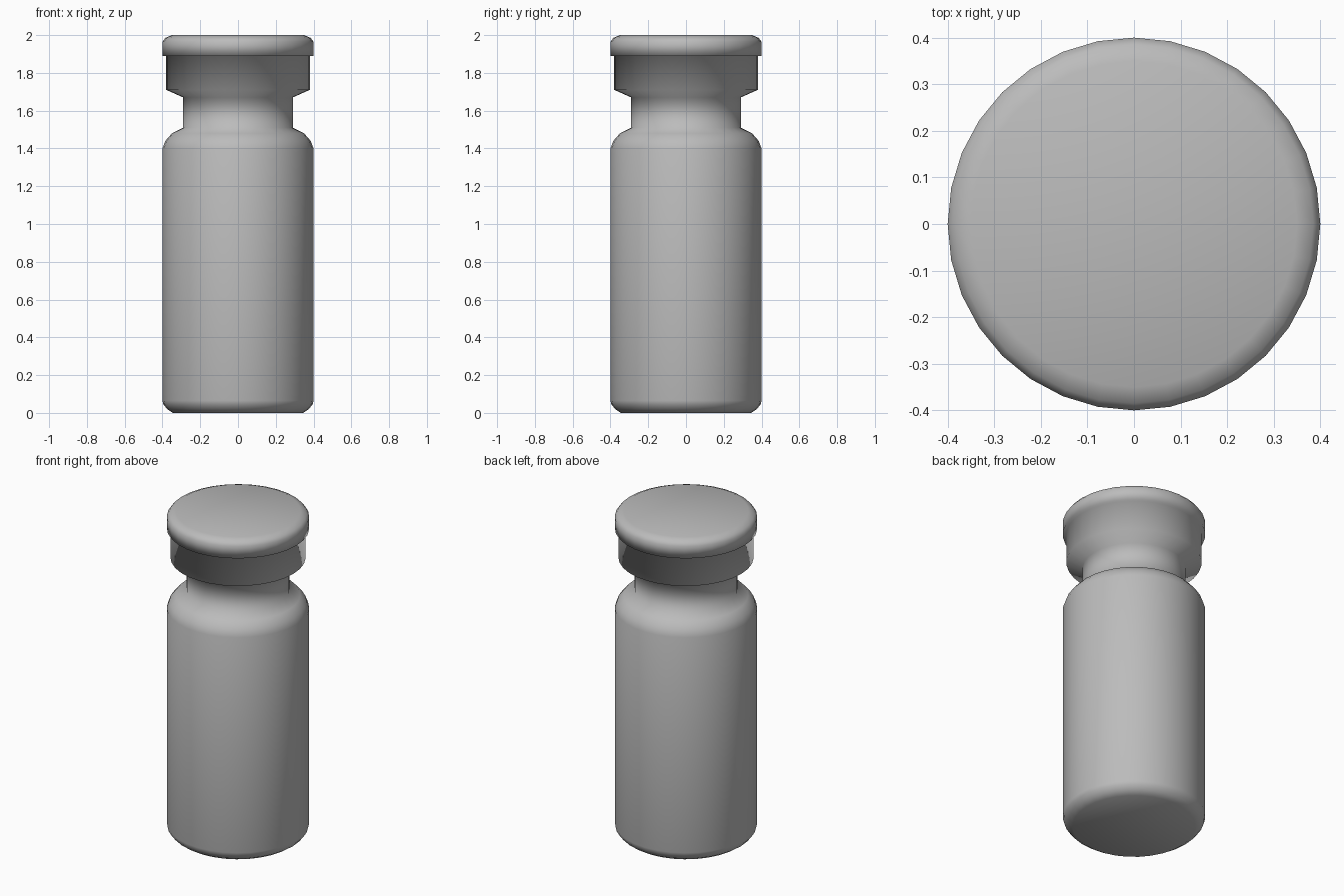
import bpy, bmesh
from math import cos, sin, tau

cube = bpy.data.objects.get("Cube")
if cube:
    bpy.data.objects.remove(cube, do_unlink=True)

SIDES = 32

grey = bpy.data.materials.new("plain grey")
grey.use_nodes = True
colour = (0.5, 0.5, 0.5, 1)
grey.diffuse_color = colour
grey.node_tree.nodes["Principled BSDF"].inputs["Base Color"].default_value = colour


def lathe(name, profile):
    """Spin (radius, height) points into a closed, smooth, capped solid."""
    bm = bmesh.new()
    rings = [[bm.verts.new((r * cos(tau * i / SIDES), r * sin(tau * i / SIDES), z))
              for i in range(SIDES)] for r, z in profile]
    for low, high in zip(rings, rings[1:]):
        for i in range(SIDES):
            j = (i + 1) % SIDES
            bm.faces.new((low[i], low[j], high[j], high[i]))
    bm.faces.new(rings[0][::-1])
    bm.faces.new(rings[-1])
    for face in bm.faces:
        face.smooth = True
    mesh = bpy.data.meshes.new(name)
    bm.to_mesh(mesh)
    bm.free()
    mesh.materials.append(grey)
    obj = bpy.data.objects.new(name, mesh)
    bpy.context.collection.objects.link(obj)
    return obj


# Foot, straight wall, rounded shoulder, neck, collar and cap in one profile
foot = [(0.345, 0), (0.375, 0.02), (0.395, 0.045), (0.4, 0.065)]
shoulder = [(0.4, 1.4), (0.385, 1.44), (0.35, 1.48), (0.29, 1.51)]
collar = [(0.29, 1.67), (0.38, 1.71), (0.38, 1.89)]
cap = [(0.4, 1.89), (0.4, 1.965), (0.385, 1.985), (0.35, 2.0)]
lathe("vial", foot + shoulder + collar + cap)
